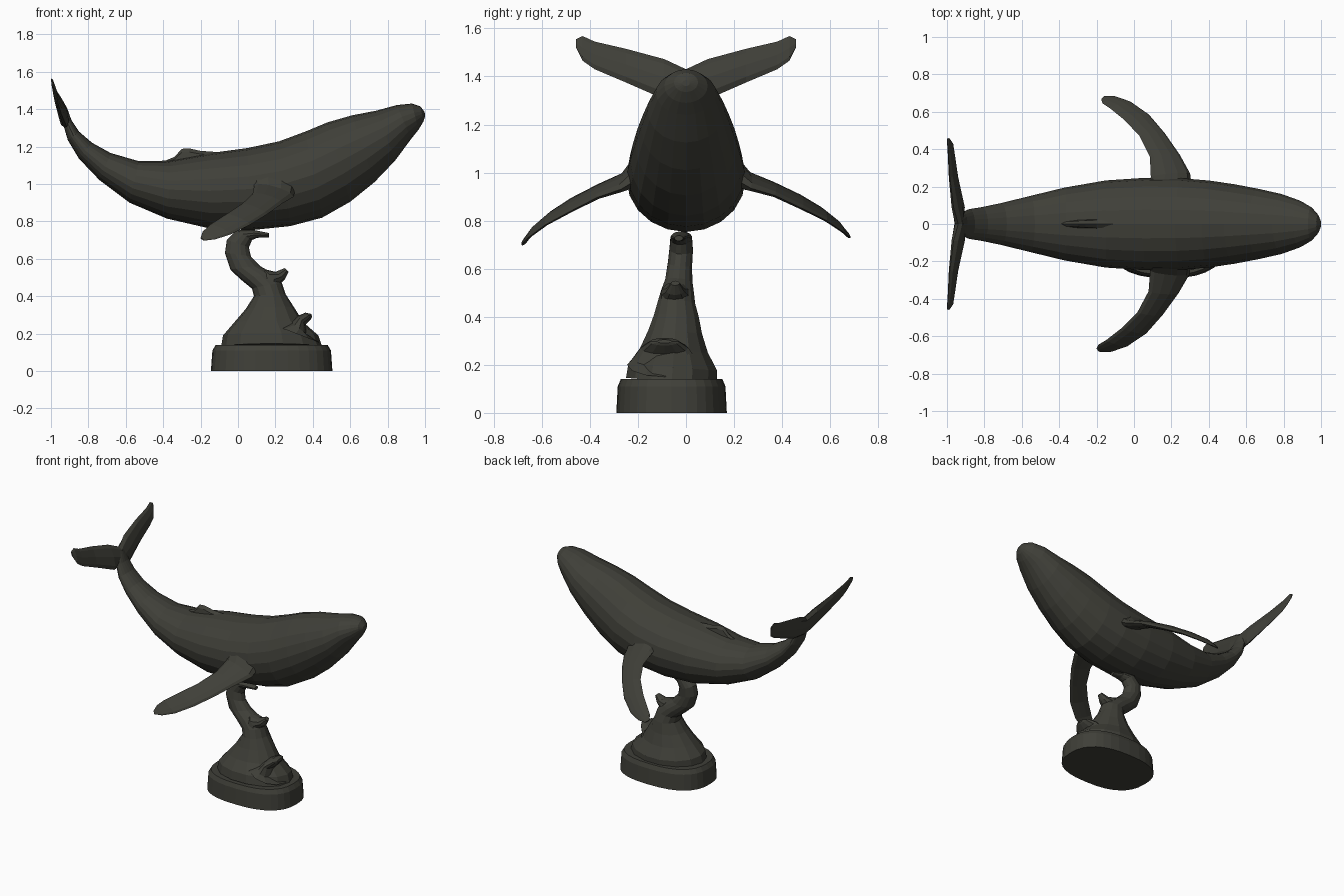
import bpy, bmesh, math
from mathutils import Vector as V

mat = bpy.data.materials.new("dark bronze")
mat.diffuse_color = (0.05, 0.05, 0.04, 1)


def finish(name, bm):
    bmesh.ops.recalc_face_normals(bm, faces=bm.faces)
    me = bpy.data.meshes.new(name)
    bm.to_mesh(me)
    bm.free()
    me.materials.append(mat)
    ob = bpy.data.objects.new(name, me)
    bpy.context.collection.objects.link(ob)
    return ob


def loft(name, secs, n=16):
    """Skin oval sections (edge point a, opposite edge point b, half thickness)."""
    secs = [(V(a), V(b), h) for a, b, h in secs]
    mids = [(a + b) / 2 for a, b, h in secs]
    bm = bmesh.new()
    rings = []
    for i, (a, b, h) in enumerate(secs):
        along = mids[min(i + 1, len(mids) - 1)] - mids[max(i - 1, 0)]
        side = (a - b).cross(along).normalized() * h
        rings.append([bm.verts.new(mids[i] + (a - b) / 2 * math.cos(t) + side * math.sin(t))
                      for t in (2 * math.pi * k / n for k in range(n))])
    for r, s in zip(rings, rings[1:]):
        for k in range(n):
            bm.faces.new((r[k], r[(k + 1) % n], s[(k + 1) % n], s[k]))
    bm.faces.new(rings[0])
    bm.faces.new(rings[-1])
    return finish(name, bm)


def flat(y, rows):
    """Sections in the xz plane at depth y: (ax, az, bx, bz, half width)."""
    return [((ax, y, az), (bx, y, bz), h) for ax, az, bx, bz, h in rows]


# whale body: back point, belly point, half width, from tail to snout
loft("body", flat(0, [
    (-.915, 1.41, -.955, 1.39, .035), (-.89, 1.34, -.935, 1.32, .065),
    (-.85, 1.28, -.91, 1.235, .08), (-.78, 1.22, -.85, 1.135, .09),
    (-.68, 1.165, -.74, 1.02, .112), (-.53, 1.122, -.58, .90, .15),
    (-.36, 1.125, -.38, .815, .195), (-.15, 1.165, -.15, .762, .233),
    (.05, 1.192, .07, .753, .247), (.22, 1.228, .28, .775, .245),
    (.36, 1.28, .45, .82, .232), (.48, 1.33, .60, .905, .212),
    (.61, 1.367, .73, 1.01, .187), (.74, 1.392, .84, 1.125, .16),
    (.85, 1.422, .925, 1.24, .125), (.93, 1.43, .965, 1.29, .09),
    (.975, 1.415, .992, 1.335, .05), (.998, 1.385, 1.0, 1.36, .015)]), 20)

# dorsal fin
loft("dorsal_fin", flat(0, [
    (-.40, 1.12, -.40, 1.06, .012), (-.34, 1.145, -.34, 1.06, .02),
    (-.30, 1.188, -.30, 1.06, .022), (-.26, 1.19, -.26, 1.06, .025),
    (-.20, 1.177, -.20, 1.06, .03), (-.10, 1.17, -.10, 1.06, .03)]), 8)

# tail flukes: one loft from tip to tip
half = [(0, -.925, 1.30, -.94, 1.43, .028), (.09, -.915, 1.305, -.965, 1.472, .026),
        (.25, -.945, 1.375, -.985, 1.515, .016), (.38, -.962, 1.43, -.993, 1.545, .011),
        (.43, -.968, 1.465, -.998, 1.568, .008), (.458, -.988, 1.52, -.998, 1.555, .004)]
both = [(-r[0],) + r[1:] for r in half[:0:-1]] + half
loft("tail_flukes", [((ax, y, az), (bx, y, bz), h) for y, ax, az, bx, bz, h in both], 8)

# pectoral fins: leading edge, trailing edge, half thickness; near one hangs lower
fin = [((.31, .19, .98), (.06, .19, 1.03), .06), ((.30, .27, .935), (.09, .25, .995), .03),
       ((.245, .37, .905), (.085, .36, .955), .021), ((.165, .485, .85), (.03, .47, .905), .018),
       ((.08, .585, .80), (-.05, .555, .855), .015), ((-.02, .655, .752), (-.13, .62, .805), .012),
       ((-.10, .683, .73), (-.168, .645, .77), .009), ((-.155, .685, .728), (-.175, .665, .74), .005)]
for name, s, drop, back in (("far_pectoral_fin", 1, 0, 0), ("near_pectoral_fin", -1, .03, .025)):
    secs = []
    for i, (a, b, h) in enumerate(fin):
        f = i / 7
        secs.append(tuple((p[0] - back * f, s * p[1], p[2] - drop * f) for p in (a, b)) + (h,))
    loft(name, secs, 10)

# wave column curling up to the belly
rows = [(-.09, .13, .45, .13, .195), (-.08, .19, .43, .19, .19), (-.02, .26, .35, .26, .145),
        (.04, .33, .30, .34, .115), (.085, .40, .255, .41, .095), (.075, .44, .235, .47, .08),
        (.02, .485, .19, .52, .07), (-.04, .54, .12, .56, .058), (-.07, .63, .07, .61, .052),
        (-.06, .70, .058, .66, .05), (-.005, .755, .075, .70, .046),
        (.08, .755, .10, .712, .038), (.165, .738, .165, .715, .018)]
ys = [-.06, -.055, -.05, -.045, -.04, -.04, -.035, -.03, -.025, -.02, -.02, -.025, -.03]
loft("wave_column", [((ax, y, az), (bx, y, bz), h)
                     for (ax, az, bx, bz, h), y in zip(rows, ys)], 14)

# side curls of the wave
loft("upper_curl", flat(-.045, [
    (.09, .49, .24, .41, .07), (.14, .545, .22, .46, .058),
    (.20, .53, .25, .49, .04), (.25, .55, .27, .53, .018)]), 10)
loft("lower_curl", flat(-.09, [
    (.18, .25, .44, .15, .155), (.28, .265, .375, .19, .13),
    (.32, .295, .36, .245, .10), (.36, .312, .392, .28, .06), (.392, .305, .396, .29, .03)]), 12)

# squarish oval plinth with chamfered top
bm = bmesh.new()
rings = []
for z, s in ((0, 1), (.11, .975), (.14, .92)):
    ring = []
    for k in range(32):
        c, d = math.cos(k * math.pi / 16), math.sin(k * math.pi / 16)
        x = math.copysign(abs(c) ** .8, c) * .325 * s
        y = math.copysign(abs(d) ** .8, d) * .23 * s
        ring.append(bm.verts.new((.18 + x, -.06 + y, z)))
    rings.append(ring)
for r, q in zip(rings, rings[1:]):
    for k in range(32):
        bm.faces.new((r[k], r[(k + 1) % 32], q[(k + 1) % 32], q[k]))
bm.faces.new(rings[0])
bm.faces.new(rings[-1])
finish("plinth", bm)
